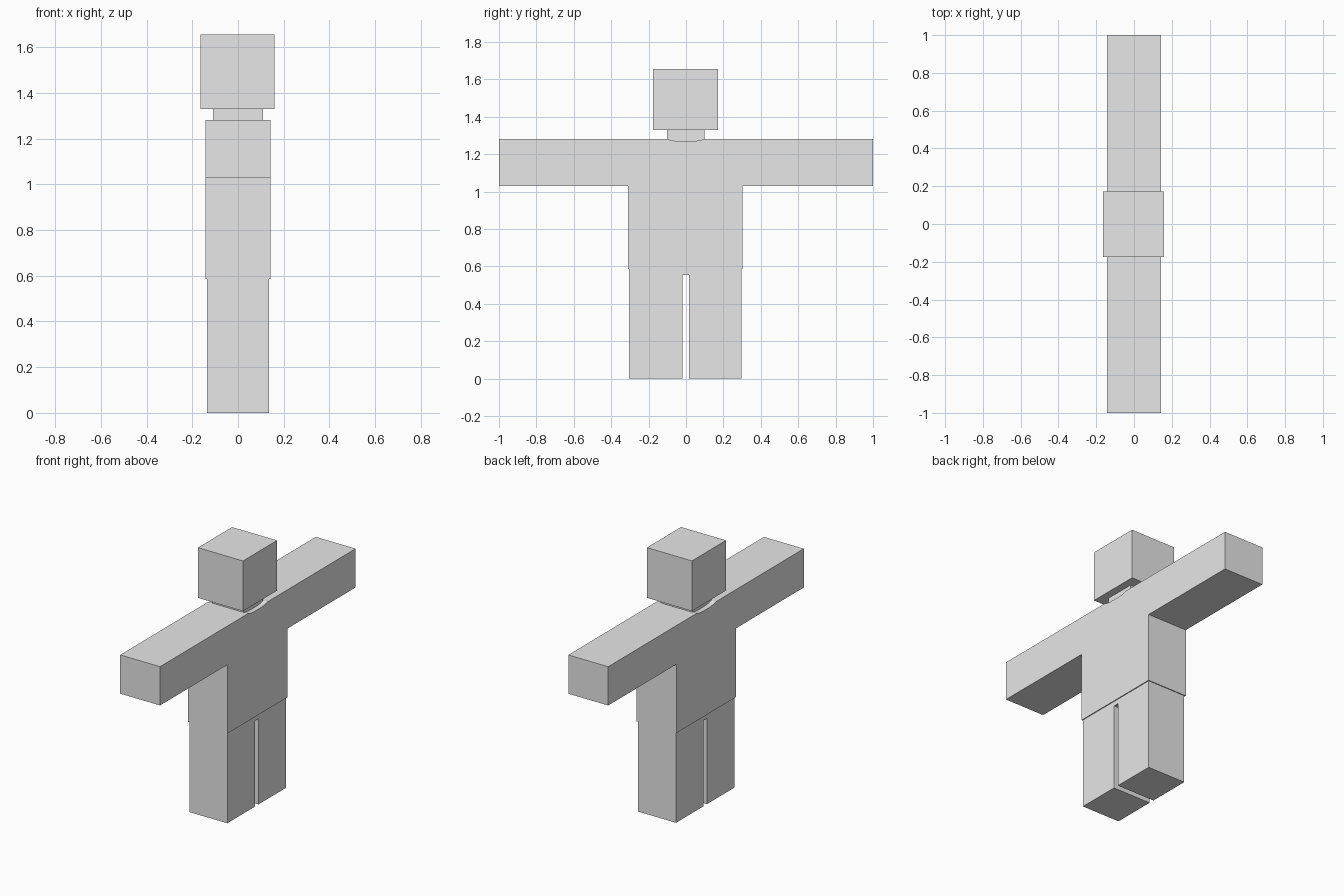
import bpy
import bmesh
import math

if "Cube" in bpy.data.objects:
    bpy.data.objects.remove(bpy.data.objects["Cube"])

grey = bpy.data.materials.new("light grey")
grey.diffuse_color = (0.8, 0.8, 0.8, 1)
grey.use_nodes = True
grey.node_tree.nodes["Principled BSDF"].inputs["Base Color"].default_value = grey.diffuse_color


def extrude_profile(name, points, x0, x1):
    """Extrude a (y, z) outline along x from x0 to x1."""
    bm = bmesh.new()
    face = bm.faces.new([bm.verts.new((x0, y, z)) for y, z in points])
    new = bmesh.ops.extrude_face_region(bm, geom=[face])["geom"]
    verts = [v for v in new if isinstance(v, bmesh.types.BMVert)]
    bmesh.ops.translate(bm, verts=verts, vec=(x1 - x0, 0, 0))
    bmesh.ops.recalc_face_normals(bm, faces=bm.faces)
    mesh = bpy.data.meshes.new(name)
    bm.to_mesh(mesh)
    bm.free()
    mesh.materials.append(grey)
    obj = bpy.data.objects.new(name, mesh)
    bpy.context.collection.objects.link(obj)
    return obj


def box(name, x0, x1, y0, y1, z0, z1):
    return extrude_profile(name, [(y0, z0), (y1, z0), (y1, z1), (y0, z1)], x0, x1)


# Shirt: T-shaped torso and arms with a shallow scooped neckline
shoulder, dip, neck_half = 1.281, 0.012, 0.10
scoop = []
for i in range(9):
    t = 1 - i / 4
    scoop.append((-0.002 + neck_half * t, shoulder - dip * math.sqrt(max(0, 1 - t * t))))
extrude_profile("shirt",
                [(-0.309, 0.585), (0.302, 0.585), (0.302, 1.03), (1, 1.03), (1, shoulder)]
                + scoop
                + [(-1, shoulder), (-1, 1.03), (-0.309, 1.03)],
                -0.143, 0.142)

# Trousers: two legs joined at the hips
extrude_profile("trousers",
                [(-0.304, 0), (-0.02, 0), (-0.02, 0.555), (0.015, 0.555), (0.015, 0),
                 (0.296, 0), (0.296, 0.59), (-0.304, 0.59)],
                -0.136, 0.136)

# Neck and head
box("neck", -0.11, 0.11, -0.102, 0.098, 1.25, 1.335)
box("head", -0.163, 0.159, -0.176, 0.172, 1.33, 1.655)
